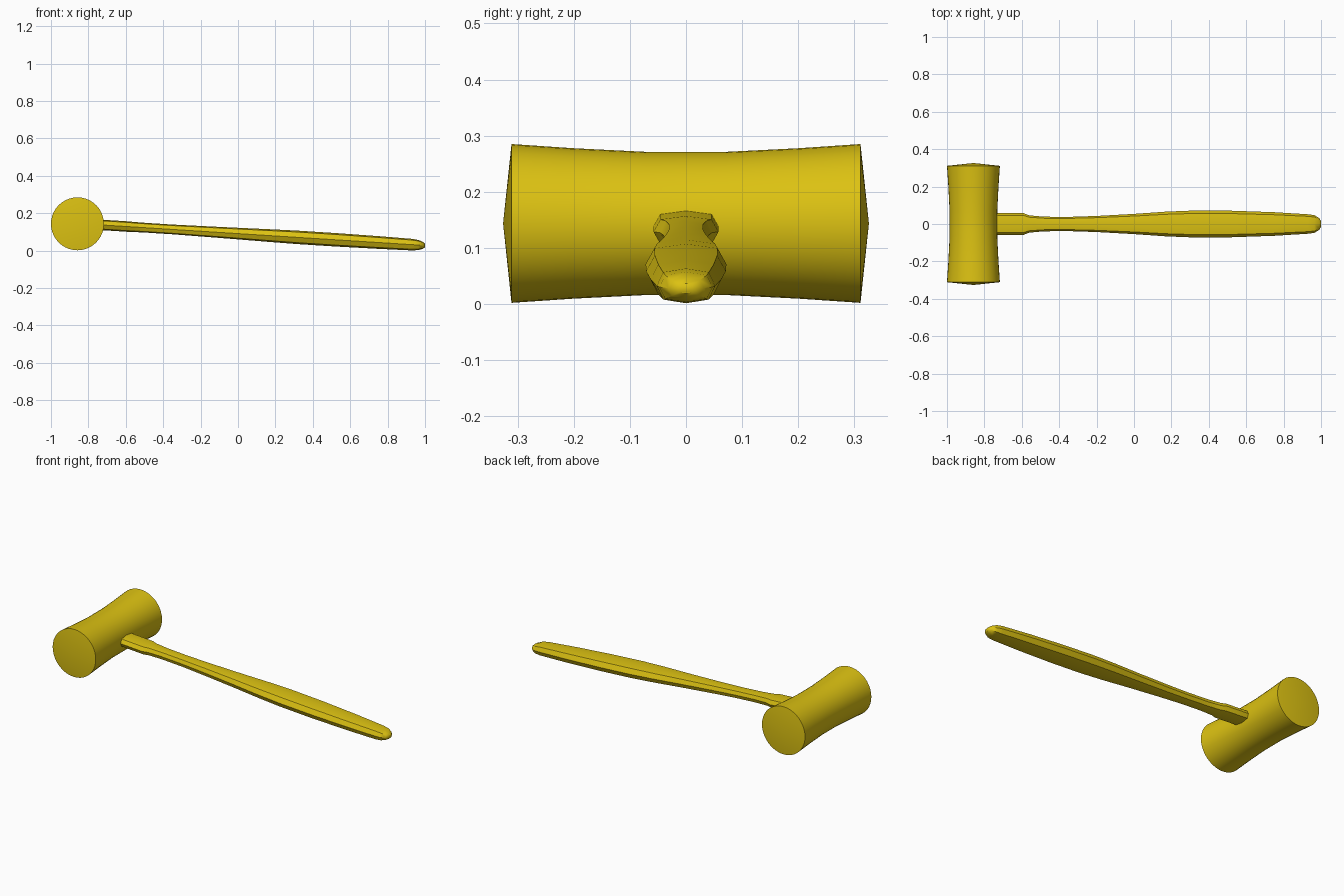
import bpy, bmesh
from math import sin, cos, pi, copysign

cube = bpy.data.objects.get("Cube")
if cube:
    bpy.data.objects.remove(cube)

yellow = bpy.data.materials.new("golden_yellow")
colour = (0.72, 0.54, 0.006, 1)
yellow.use_nodes = True
yellow.diffuse_color = colour
yellow.node_tree.nodes["Principled BSDF"].inputs["Base Color"].default_value = colour


def loft(name, rings, angle):
    """Skin a list of closed rings; single-point rings become tips."""
    bm = bmesh.new()
    loops = [[bm.verts.new(p) for p in ring] for ring in rings]
    for a, b in zip(loops, loops[1:]):
        n = max(len(a), len(b))
        for i in range(n):
            j = (i + 1) % n
            corners = [a[i % len(a)], a[j % len(a)], b[j % len(b)], b[i % len(b)]]
            bm.faces.new(list(dict.fromkeys(corners)))
    for end in (loops[0], loops[-1]):
        if len(end) > 2:
            bm.faces.new(end)
    bmesh.ops.recalc_face_normals(bm, faces=bm.faces)
    mesh = bpy.data.meshes.new(name)
    bm.to_mesh(mesh)
    bm.free()
    mesh.materials.append(yellow)
    obj = bpy.data.objects.new(name, mesh)
    bpy.context.collection.objects.link(obj)
    bpy.ops.object.select_all(action='DESELECT')
    obj.select_set(True)
    bpy.context.view_layer.objects.active = obj
    bpy.ops.object.shade_smooth_by_angle(angle=angle)
    return obj


# Head: waisted barrel along y with shallow conical faces
HEAD_X, HEAD_Z, SIDES = -0.8585, 0.1435, 40
half = [(0.07, 0.1275), (0.2, 0.134), (0.311, 0.1415)]
profile = [(-y, r) for y, r in reversed(half)] + half
head = [[(HEAD_X + r * cos(2 * pi * i / SIDES), y, HEAD_Z + r * sin(2 * pi * i / SIDES))
         for i in range(SIDES)] for y, r in profile]
head = [[(HEAD_X, -0.326, HEAD_Z)]] + head + [[(HEAD_X, 0.326, HEAD_Z)]]
loft("mallet_head", head, pi / 6)


# Handle: eight-sided rounded section, sloping down to the grip end
def squarish(v):
    return copysign(abs(v) ** 0.7, v) if abs(v) > 0.001 else 0


def handle_ring(x, width, height):
    z = 0.137 - (x + 0.72) * 0.0635
    return [(x, width * squarish(cos(i * pi / 4)), z + height * squarish(sin(i * pi / 4)))
            for i in range(8)]


# x position, half width, half height
sections = [
    (-0.78, 0.058, 0.028), (-0.59, 0.058, 0.028), (-0.56, 0.046, 0.027),
    (-0.48, 0.039, 0.026), (-0.35, 0.038, 0.026), (-0.2, 0.043, 0.028),
    (0.0, 0.054, 0.031), (0.17, 0.066, 0.034), (0.32, 0.072, 0.036),
    (0.52, 0.071, 0.036), (0.75, 0.063, 0.034), (0.93, 0.052, 0.031),
    (0.965, 0.047, 0.027), (0.99, 0.032, 0.018), (1.0, 0.015, 0.009),
]
loft("mallet_handle", [handle_ring(*s) for s in sections], pi / 4.5)
